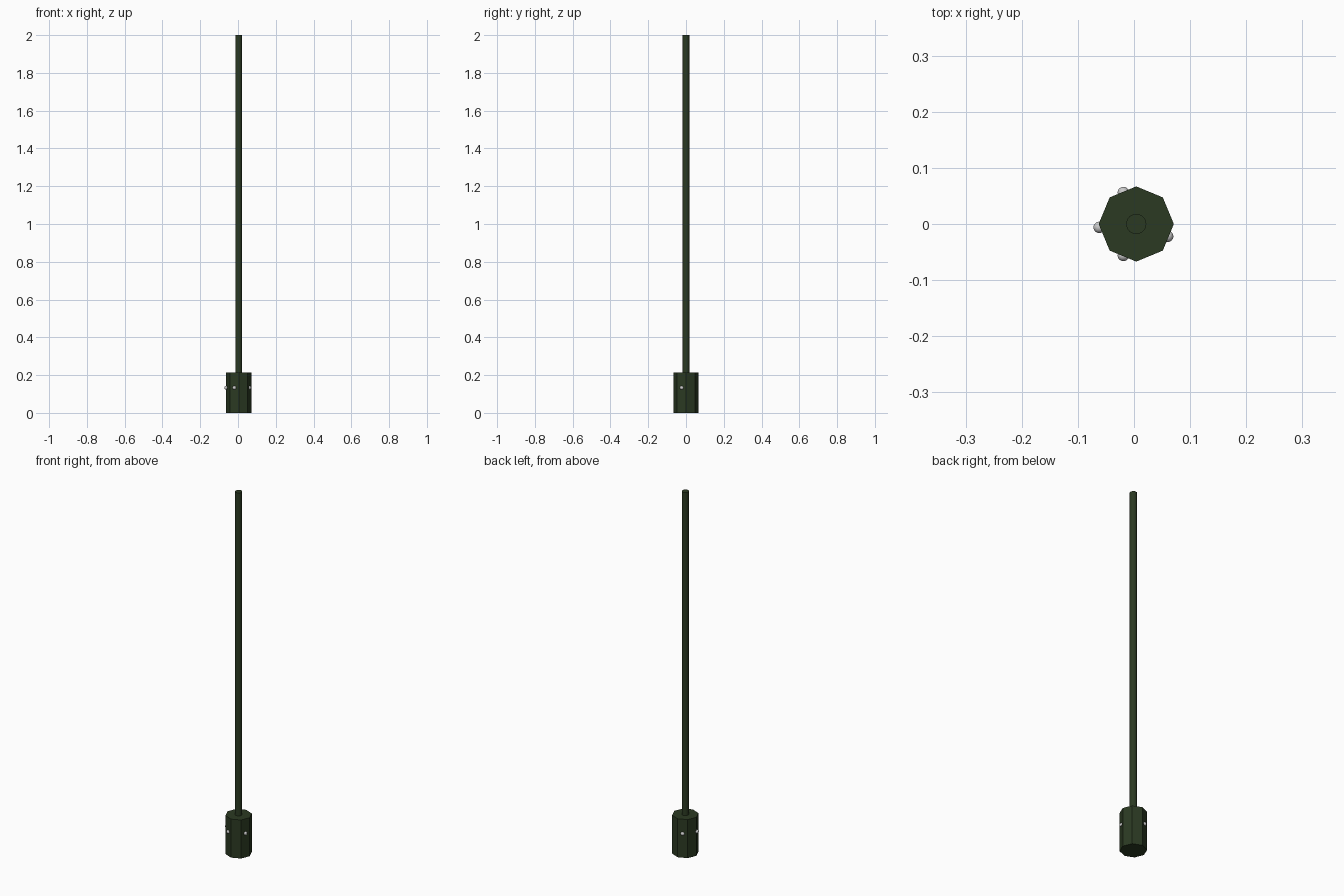
import bpy
from mathutils import Vector

if "Cube" in bpy.data.objects:
    bpy.data.objects.remove(bpy.data.objects["Cube"])

AXIS_X = 0.004
HEAD_R, HEAD_H = 0.067, 0.213

green = bpy.data.materials.new("dark_green")
green.diffuse_color = (0.024, 0.042, 0.016, 1)
green.use_nodes = True
green.node_tree.nodes["Principled BSDF"].inputs["Base Color"].default_value = green.diffuse_color


def cylinder(name, sides, radius, z0, z1):
    bpy.ops.mesh.primitive_cylinder_add(vertices=sides, radius=radius, depth=z1 - z0,
                                        location=(AXIS_X, 0, (z0 + z1) / 2))
    ob = bpy.context.object
    ob.name = name
    ob.data.materials.append(green)
    return ob


# Octagonal head with corners on the axes
cylinder("head", 8, HEAD_R, 0, HEAD_H)

# Long round shaft
cylinder("shaft", 24, 0.018, HEAD_H - 0.005, 2.0)
bpy.ops.object.shade_smooth_by_angle()

# Small grey studs set into the sides of the head
for i, (x, y) in enumerate([(-0.062, -0.006), (-0.019, 0.056),
                            (-0.019, -0.056), (0.060, -0.022)]):
    bpy.ops.mesh.primitive_uv_sphere_add(segments=24, ring_count=12, radius=0.0102,
                                         location=Vector((x, y, 0.133)))
    stud = bpy.context.object
    stud.name = f"stud_{i + 1}"
    bpy.ops.object.shade_smooth()
